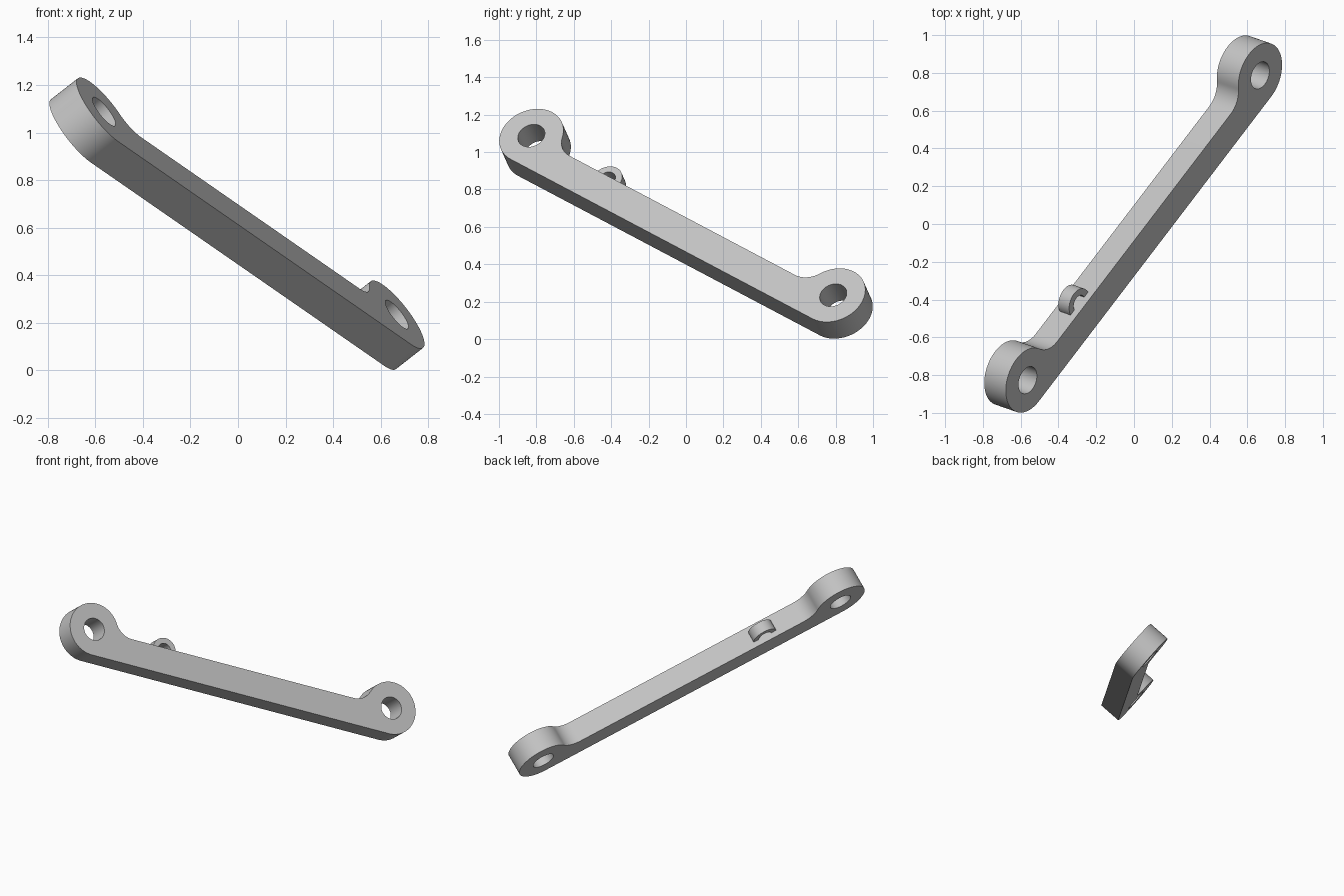
import bpy, bmesh, math
from mathutils import Vector, Matrix

cube = bpy.data.objects.get("Cube")
if cube:
    bpy.data.objects.remove(cube, do_unlink=True)

# Local frame of the link: u runs between the holes, n is the plate normal
upper_hole = Vector((-0.563, -0.827, 1.088))
lower_hole = Vector((0.668, 0.787, 0.235))
span = (lower_hole - upper_hole).length
u = (lower_hole - upper_hole).normalized()
n = Vector((0.76, -0.265, 0.594))
n = (n - u * n.dot(u)).normalized()
v = n.cross(u)

THICK = 0.15      # plate thickness
R_END = 0.178     # rounded end
R_HOLE = 0.075
R_FILLET = 0.13   # neck between end and bar

grey = bpy.data.materials.new("light_grey")
grey.use_nodes = True
colour = (0.55, 0.55, 0.55, 1)
grey.diffuse_color = colour
grey.node_tree.nodes["Principled BSDF"].inputs["Base Color"].default_value = colour


def arc(cx, cy, r, start, end, steps):
    """Points on an arc, angles in degrees."""
    angles = [math.radians(start + (end - start) * i / steps) for i in range(steps + 1)]
    return [(cx + r * math.cos(a), cy + r * math.sin(a)) for a in angles]


def plate(name, outlines, depth):
    """Extrude closed outlines (inner ones become holes) along the normal."""
    curve = bpy.data.curves.new(name, "CURVE")
    curve.dimensions = "2D"
    curve.fill_mode = "BOTH"
    curve.extrude = depth / 2
    for pts in outlines:
        spline = curve.splines.new("POLY")
        spline.points.add(len(pts) - 1)
        for p, (x, y) in zip(spline.points, pts):
            p.co = (x, y, 0, 1)
        spline.use_cyclic_u = True
    temp = bpy.data.objects.new(name + "_outline", curve)
    bpy.context.collection.objects.link(temp)
    bpy.context.view_layer.update()
    mesh = bpy.data.meshes.new_from_object(
        temp.evaluated_get(bpy.context.evaluated_depsgraph_get()))
    bpy.data.objects.remove(temp, do_unlink=True)

    bm = bmesh.new()
    bm.from_mesh(mesh)
    bmesh.ops.remove_doubles(bm, verts=bm.verts, dist=0.0001)
    bmesh.ops.recalc_face_normals(bm, faces=bm.faces)
    bm.to_mesh(mesh)
    bm.free()
    mesh.materials.clear()
    mesh.materials.append(grey)

    obj = bpy.data.objects.new(name, mesh)
    bpy.context.collection.objects.link(obj)
    frame = Matrix((u, v, n)).transposed().to_4x4()
    obj.matrix_world = Matrix.Translation(upper_hole - n * THICK / 2) @ frame
    bpy.ops.object.select_all(action="DESELECT")
    obj.select_set(True)
    bpy.context.view_layer.objects.active = obj
    bpy.ops.object.shade_smooth_by_angle(angle=math.radians(30))
    return obj


# Link arm: two round ends, bar tangent below, filleted necks above
neck = math.sqrt((R_END + R_FILLET) ** 2 - R_FILLET ** 2)
a = math.degrees(math.atan2(R_FILLET, neck))
outline = (arc(0, 0, R_END, 270, a, 48)
           + arc(neck, R_FILLET, R_FILLET, 180 + a, 270, 16)[1:]
           + arc(span - neck, R_FILLET, R_FILLET, 270, 360 - a, 16)
           + arc(span, 0, R_END, 180 - a, -90, 48)[1:])
holes = [arc(x, 0, R_HOLE, 0, 360, 48)[:-1] for x in (0, span)]
plate("link_arm", [outline] + holes, THICK)

# Small arched eyelet on the bar's upper edge, with feet sunk into the bar
EYE_U, R_OUT, R_IN, SINK = 0.54, 0.083, 0.046, 0.01
eyelet = (arc(EYE_U, 0, R_OUT, 0, 180, 24)
          + [(EYE_U - R_OUT, -SINK), (EYE_U - R_IN, -SINK)]
          + arc(EYE_U, 0, R_IN, 180, 0, 24)
          + [(EYE_U + R_IN, -SINK), (EYE_U + R_OUT, -SINK)])
plate("eyelet", [eyelet], THICK / 2)
